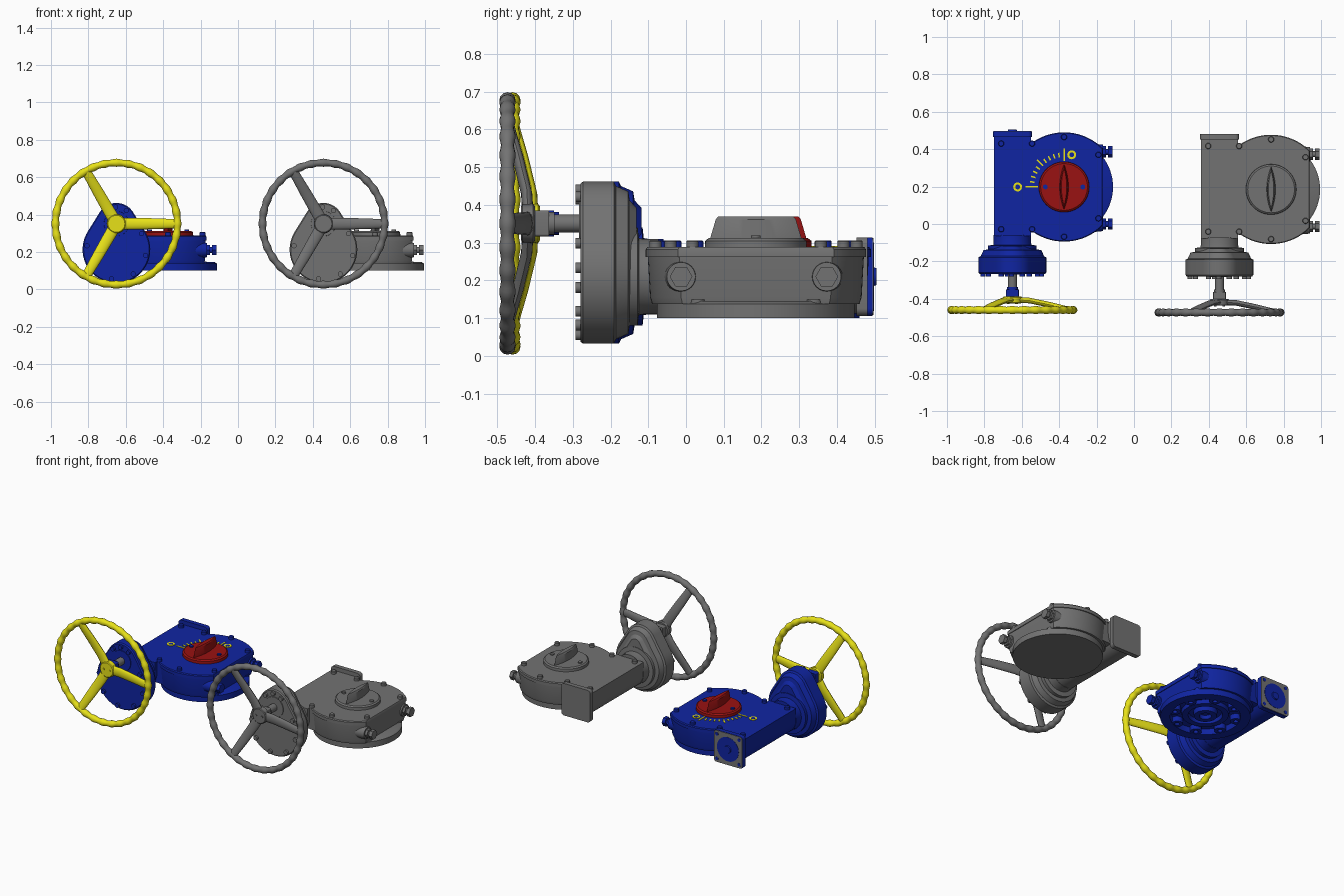
import bpy, bmesh, math
from math import sin, cos, pi, radians

if "Cube" in bpy.data.objects:
    bpy.data.objects.remove(bpy.data.objects["Cube"])


def material(name, rgb):
    m = bpy.data.materials.new(name)
    m.use_nodes = True
    m.diffuse_color = (*rgb, 1)
    m.node_tree.nodes["Principled BSDF"].inputs["Base Color"].default_value = (*rgb, 1)
    return m


BLUE = material("blue_paint", (0.005, 0.018, 0.36))
YELLOW = material("yellow_paint", (0.85, 0.8, 0.01))
RED = material("red_paint", (0.32, 0.006, 0.006))
GREY = material("grey_metal", (0.17, 0.17, 0.17))

AXES = {"x": lambda u, v, t: (t, u, v),
        "y": lambda u, v, t: (u, t, v),
        "z": lambda u, v, t: (u, v, t)}
shift = (0, 0, 0)
prefix = ""


def loft(name, rings, mat, loop=False):
    """Skin a row of point rings; cap the ends unless the row is a loop."""
    bm = bmesh.new()
    rows = [[bm.verts.new(p) for p in ring] for ring in rings]
    n = len(rows[0])
    pairs = list(zip(rows, rows[1:])) + ([(rows[-1], rows[0])] if loop else [])
    for a, b in pairs:
        for i in range(n):
            j = (i + 1) % n
            bm.faces.new((a[i], a[j], b[j], b[i]))
    if not loop:
        bm.faces.new(rows[0])
        bm.faces.new(rows[-1])
    bmesh.ops.recalc_face_normals(bm, faces=bm.faces)
    for f in bm.faces:
        f.smooth = True
    for e in bm.edges:
        e.smooth = e.calc_face_angle(0) < radians(32)
    mesh = bpy.data.meshes.new(prefix + name)
    bm.to_mesh(mesh)
    bm.free()
    mesh.materials.append(mat)
    ob = bpy.data.objects.new(prefix + name, mesh)
    ob.location = shift
    bpy.context.collection.objects.link(ob)
    return ob


def prism(name, axis, levels, mat):
    """Levels are (position, outline) pairs along the axis."""
    loft(name, [[AXES[axis](u, v, t) for u, v in o] for t, o in levels], mat)


def arc(u, v, r, start=0, end=360, n=48):
    steps = n if end - start < 360 else n + 1
    return [(u + r * cos(a), v + r * sin(a)) for a in
            (radians(start + (end - start) * i / (steps - 1)) for i in range(n))]


def turned(name, axis, u, v, profile, mat, n=48):
    prism(name, axis, [(t, arc(u, v, r, n=n)) for t, r in profile], mat)


def rounded_square(u, v, h, r):
    pts = []
    for k, (su, sv) in enumerate(((1, 1), (-1, 1), (-1, -1), (1, -1))):
        pts += arc(u + su * (h - r), v + sv * (h - r), r, 90 * k, 90 * k + 90, 6)
    return pts


# Shared centres: gear disc (CX, CY) and worm axis (WX, WZ), input shaft height HZ
CX, CY, WX, WZ, HZ = -0.374, 0.198, -0.65, 0.21, 0.351


def casing_outline(inset):
    """Pear shape around the worm axis and the input shaft."""
    a = 32.4
    return (arc(WX, HZ + 0.006, 0.105 - inset, a, 180 - a, 20)
            + arc(WX, 0.213, 0.181 - inset, 180 - a, 360 + a, 40))


def body_outline(s):
    """Round body with a flat cut on the bolted side."""
    return [(CX + s * min(u, 0.205), CY + s * v) for u, v in arc(0, 0, 0.292, n=96)]


def gear_unit(main, wheel, dial, detailed):
    # Gear body, cover and worm housing
    prism("gear_body", "z", [(0.137, body_outline(0.94)), (0.155, body_outline(0.96)),
                             (0.262, body_outline(0.98))], main)
    prism("gear_cover", "z", [(0.262, body_outline(1)), (0.282, body_outline(1)),
                              (0.288, body_outline(0.985))], main)
    trough = arc(WX, WZ, 0.098, 180, 360, 24) + [(WX + 0.098, 0.288), (WX - 0.098, 0.288)]
    prism("worm_housing", "y", [(-0.065, trough), (0.468, trough)], main)
    bridge = [(WX + 0.05, -0.04), (CX, -0.06), (CX, 0.45), (WX + 0.05, 0.44)]
    prism("housing_bridge", "z", [(0.15, bridge), (0.287, bridge)], main)

    # Mounting flange, hollow underneath on the detailed unit
    if detailed:
        profile = [(0.145, 0.25), (0.138, 0.262), (0.1, 0.262), (0.1, 0.205), (0.135, 0.2),
                   (0.135, 0.14), (0.112, 0.135), (0.112, 0.1), (0.135, 0.095),
                   (0.135, 0.07), (0.105, 0.066), (0.105, 0.035), (0.13, 0.034)]
    else:
        profile = [(0.145, 0.25), (0.138, 0.262), (0.1, 0.262)]
    turned("mounting_flange", "z", CX, CY, profile, main, 72)
    if detailed:
        for k in range(8):
            a = pi * (k + 0.5) / 4
            turned("flange_lug", "z", CX + 0.185 * cos(a), CY + 0.185 * sin(a),
                   [(0.136, 0.034), (0.102, 0.034), (0.102, 0.014), (0.125, 0.014)], main, 20)
    for k in (-40, 40):
        a = radians(k)
        turned("flange_bolt", "z", CX + 0.238 * cos(a), CY + 0.238 * sin(a),
               [(0.13, 0.022), (0.15, 0.022)], main, 16)

    # Cover bolts
    for x, y in ((-0.71, 0.43), (-0.545, 0.43), (CX, 0.465), (-0.19, 0.37),
                 (-0.19, 0.03), (CX, -0.068), (-0.545, -0.028), (-0.71, -0.028)):
        turned("cover_bolt", "z", x, y, [(0.28, 0.016), (0.303, 0.016), (0.306, 0.013)], main, 16)

    # Side stop bolts with lock nuts
    for y in (0.0, 0.386):
        turned("stop_boss", "x", y, WZ, [(-0.24, 0.045), (-0.165, 0.038)], main, 24)
        turned("stop_nut", "x", y, WZ, [(-0.165, 0.03), (-0.15, 0.03)], main, 6)
        turned("stop_stud", "x", y, WZ, [(-0.15, 0.016), (-0.13, 0.016)], main, 16)
        turned("stop_bolt_head", "x", y, WZ, [(-0.138, 0.03), (-0.116, 0.03)], main, 6)

    # Rear end plate
    plate = rounded_square(WX, WZ, 0.104, 0.02)
    prism("end_plate", "y", [(0.465, plate), (0.494, plate)], main)
    if detailed:
        face = rounded_square(WX, WZ, 0.102, 0.02)
        prism("end_plate_face", "y", [(0.493, face), (0.497, face)], GREY)
        turned("end_plate_disc", "y", WX, WZ, [(0.494, 0.078), (0.4985, 0.078)], main)
        turned("end_plate_boss", "y", WX, WZ, [(0.497, 0.025), (0.505, 0.022)], main, 24)
        for sx in (-1, 1):
            for sz in (-1, 1):
                turned("end_plate_hole", "y", WX + sx * 0.08, WZ + sz * 0.08,
                       [(0.494, 0.011), (0.4985, 0.011)], main, 16)

    # Neck and pear-shaped spur gear casing
    turned("casing_neck", "y", WX, WZ, [(-0.14, 0.13), (-0.115, 0.13), (-0.112, 0.102),
                                       (-0.1, 0.1), (-0.06, 0.1)], main)
    prism("spur_casing", "y", [(y, casing_outline(i)) for y, i in (
        (-0.267, 0.006), (-0.26, 0), (-0.178, 0), (-0.172, 0.012),
        (-0.14, 0.026), (-0.136, 0.05), (-0.118, 0.07))], main)
    ring = casing_outline(0.022)
    for k in range(3, 60, 7):
        turned("casing_bolt", "y", *ring[k], [(-0.25, 0.014), (-0.28, 0.014)], main, 12)
    turned("shaft_boss", "y", WX, HZ, [(-0.26, 0.068), (-0.271, 0.066)], main)

    # Input shaft and coupling
    turned("input_shaft", "y", WX, HZ, [(-0.26, 0.024), (-0.345, 0.024)], GREY, 24)
    turned("shaft_collar", "y", WX, HZ, [(-0.336, 0.03), (-0.352, 0.03)], main, 24)
    block = rounded_square(WX, HZ, 0.034, 0.006)
    prism("wheel_coupling", "y", [(-0.35, block), (-0.4, block)], main)

    # Handwheel: hub, three dished spokes and a scalloped rim
    turned("wheel_hub", "y", WX, HZ, [(-0.387, 0.045), (-0.392, 0.052), (-0.42, 0.05),
                                      (-0.424, 0.045)], wheel, 32)
    for x in (-0.022, 0.022):
        turned("hub_screw", "y", WX + x, HZ, [(-0.42, 0.007), (-0.428, 0.007)], wheel, 12)
    for k in range(3):
        a = 2 * pi * k / 3
        rings = []
        for r, y, w in ((0, -0.405, 0.032), (0.09, -0.409, 0.031), (0.2, -0.432, 0.029),
                        (0.28, -0.452, 0.026), (0.32, -0.46, 0.025)):
            rings.append([(WX + r * cos(a) - u * sin(a), y + v, HZ + r * sin(a) + u * cos(a))
                          for u, v in ((w * cos(b), 0.015 * sin(b))
                                       for b in (2 * pi * i / 16 for i in range(16)))])
        loft("wheel_spoke", rings, wheel)
    rings = []
    for i in range(192):
        a = 2 * pi * i / 192
        s = 0.0195 + 0.0022 * cos(32 * a)
        rings.append([(WX + r * cos(a), -0.46 + y, HZ + r * sin(a)) for r, y in arc(0.326, 0, s, n=12)])
    loft("wheel_rim", rings, wheel, loop=True)

    # Position dial with a tapered grip
    turned("dial_disc", "z", CX, CY, [(0.285, 0.135), (0.305, 0.134), (0.312, 0.125)], dial, 64)

    def grip(length, width):
        return [(CX + width * sin(a) * abs(sin(a)), CY + length * cos(a))
                for a in (2 * pi * i / 40 for i in range(40))]
    prism("dial_grip", "z", [(0.308, grip(0.122, 0.024)), (0.362, grip(0.106, 0.02)),
                             (0.369, grip(0.1, 0.014))], dial)
    for x in (-0.1, 0.1):
        turned("dial_screw", "z", CX + x, CY, [(0.308, 0.013), (0.319, 0.013)], main, 12)

    # Painted position marks
    if detailed:
        for k in range(11):
            a = radians(90 + 9 * k)
            r0, r1 = (0.14, 0.205) if k in (0, 10) else (0.16, 0.205 if k == 5 else 0.185)
            w = 0.004
            quad = [(CX + r * cos(a) - u * sin(a), CY + r * sin(a) + u * cos(a))
                    for r, u in ((r0, -w), (r1, -w), (r1, w), (r0, w))]
            prism("position_mark", "z", [(0.286, quad), (0.291, quad)], YELLOW)
        for x, y in ((-0.622, CY), (-0.333, 0.37)):
            turned("end_mark", "z", x, y, [(0.286, 0.024), (0.291, 0.024)], YELLOW, 20)
            turned("end_mark_centre", "z", x, y, [(0.286, 0.013), (0.292, 0.013)], main, 20)


prefix = "painted_"
gear_unit(BLUE, YELLOW, RED, True)
prefix, shift = "plain_", (1.107, -0.013, 0)
gear_unit(GREY, GREY, GREY, False)
